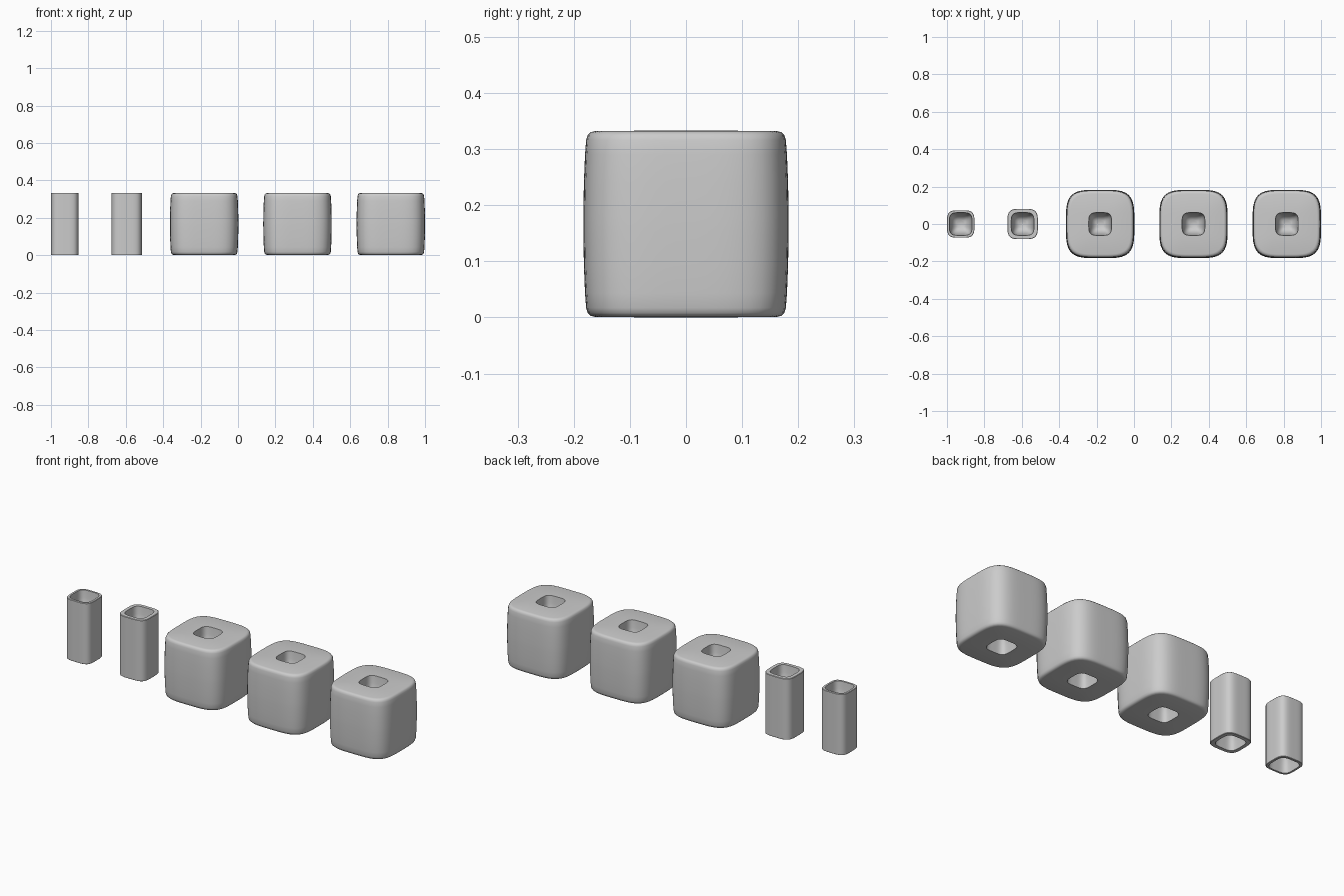
import bpy
import bmesh
import math

if "Cube" in bpy.data.objects:
    bpy.data.objects.remove(bpy.data.objects["Cube"], do_unlink=True)

HEIGHT = 0.333
SIDES = 64

grey = bpy.data.materials.new("plain_grey")
grey.use_nodes = True
grey.diffuse_color = (0.6, 0.6, 0.6, 1)
grey.node_tree.nodes["Principled BSDF"].inputs["Base Color"].default_value = (0.6, 0.6, 0.6, 1)


def soft_square(bm, half, z, power=4.0):
    """Ring of vertices around a square with bulging sides and round corners."""
    ring = []
    for i in range(SIDES):
        a = 2 * math.pi * i / SIDES
        c, s = math.cos(a), math.sin(a)
        r = half / (abs(c) ** power + abs(s) ** power) ** (1 / power)
        ring.append(bm.verts.new((r * c, r * s, z)))
    return ring


def block(name, x, outer):
    """Loft a closed block: pit below, outer wall, pit above."""
    # (half width, z) for the upper half, from the middle outwards and into the pit
    pit = [(0.061, HEIGHT), (0.058, HEIGHT - 0.04), (0.052, HEIGHT - 0.075),
           (0.04, HEIGHT - 0.1), (0.022, HEIGHT - 0.115)]
    upper = outer + pit
    profile = [(h, HEIGHT - z) for h, z in reversed(upper)] + upper

    bm = bmesh.new()
    rings = [soft_square(bm, h, z) for h, z in profile]
    for low, high in zip(rings, rings[1:]):
        for i in range(SIDES):
            j = (i + 1) % SIDES
            bm.faces.new((low[i], low[j], high[j], high[i]))
    # pit floors
    bm.faces.new(rings[0])
    bm.faces.new(rings[-1])
    bmesh.ops.recalc_face_normals(bm, faces=bm.faces)

    mesh = bpy.data.meshes.new(name)
    bm.to_mesh(mesh)
    bm.free()
    mesh.materials.append(grey)
    obj = bpy.data.objects.new(name, mesh)
    obj.location.x = x
    bpy.context.collection.objects.link(obj)
    bpy.ops.object.select_all(action="DESELECT")
    obj.select_set(True)
    bpy.context.view_layer.objects.active = obj
    bpy.ops.object.shade_smooth_by_angle(angle=math.radians(40))


# Slim hollow-ended posts
for name, x, half in (("slim_post", -0.9265, 0.0735), ("wide_post", -0.5955, 0.0815)):
    block(name, x, [(half, 0.2), (half, HEIGHT - 0.002), (half - 0.002, HEIGHT)])

# Big rounded cubes with pits in both ends
cube_wall = [(0.183, 0.18), (0.182, 0.24), (0.18, 0.29), (0.178, 0.316),
             (0.175, 0.325), (0.17, 0.33), (0.162, 0.332)]
for i, x in enumerate((-0.181, 0.318, 0.817)):
    block(f"rounded_cube_{i + 1}", x, cube_wall)
